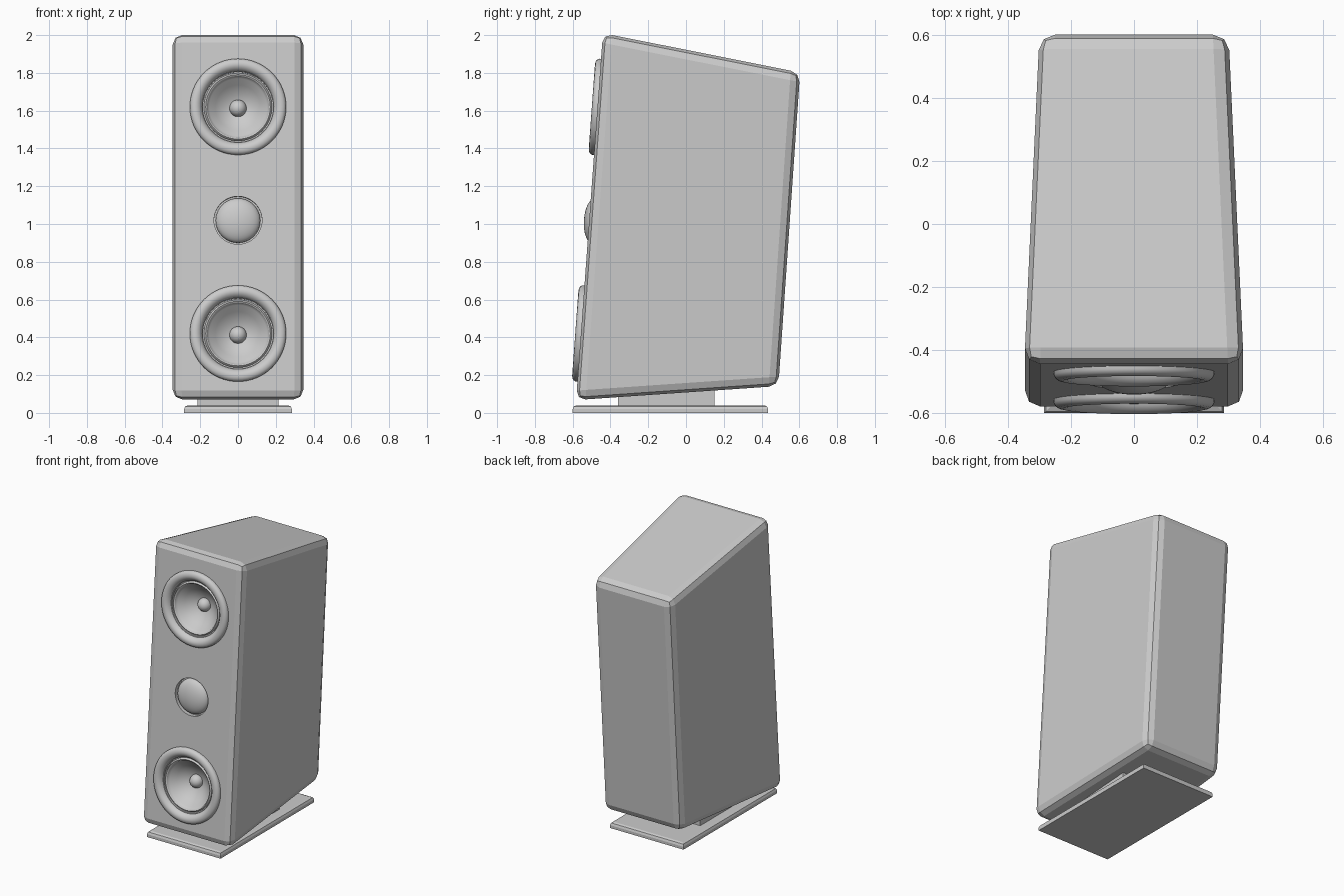
import bpy, bmesh
from math import pi, sin, cos, atan
from mathutils import Matrix, Vector

if "Cube" in bpy.data.objects:
    bpy.data.objects.remove(bpy.data.objects["Cube"])

# Front baffle line in side view (y, z)
FRONT_LOW, FRONT_TOP = (-0.582, 0.068), (-0.440, 2.010)
SLOPE = (FRONT_TOP[0] - FRONT_LOW[0]) / (FRONT_TOP[1] - FRONT_LOW[1])


def baffle_matrix(z):
    """Local z points straight out of the leaning front face."""
    y = FRONT_LOW[0] + SLOPE * (z - FRONT_LOW[1])
    return Matrix.Translation((0, y, z)) @ Matrix.Rotation(pi / 2 - atan(SLOPE), 4, 'X')


def finish(bm, name, smooth=False):
    bmesh.ops.recalc_face_normals(bm, faces=bm.faces)
    me = bpy.data.meshes.new(name)
    bm.to_mesh(me)
    bm.free()
    ob = bpy.data.objects.new(name, me)
    bpy.context.collection.objects.link(ob)
    bpy.ops.object.select_all(action='DESELECT')
    bpy.context.view_layer.objects.active = ob
    ob.select_set(True)
    if smooth:
        bpy.ops.object.shade_smooth_by_angle(angle=0.6)
    return ob


def lathe(name, profile, matrix, n=64):
    """Revolve (radius, height) points round local z; both ends are capped if open."""
    bm = bmesh.new()
    rings = []
    for r, h in profile:
        if r == 0:
            rings.append([bm.verts.new((0, 0, h))] * n)
        else:
            rings.append([bm.verts.new((r * cos(2 * pi * i / n), r * sin(2 * pi * i / n), h))
                          for i in range(n)])
    for a, b in zip(rings, rings[1:]):
        for i in range(n):
            j = (i + 1) % n
            quad = list(dict.fromkeys((a[i], a[j], b[j], b[i])))
            bm.faces.new(quad)
    bm.transform(matrix)
    return finish(bm, name, smooth=True)


def box(name, lo, hi):
    bm = bmesh.new()
    bmesh.ops.create_cube(bm, size=1)
    for v in bm.verts:
        v.co = Vector([lo[k] if v.co[k] < 0 else hi[k] for k in range(3)])
    return bm


# Cabinet: slanted side profile, narrower at the back
side = [(*FRONT_LOW, 0.348), (0.489, 0.142, 0.300), (0.604, 1.802, 0.300), (*FRONT_TOP, 0.348)]
bm = bmesh.new()
left = [bm.verts.new((-w, y, z)) for y, z, w in side]
right = [bm.verts.new((w, y, z)) for y, z, w in side]
bm.faces.new(left)
bm.faces.new(right[::-1])
for i in range(4):
    j = (i + 1) % 4
    bm.faces.new((left[i], right[i], right[j], left[j]))
bmesh.ops.recalc_face_normals(bm, faces=bm.faces)
bmesh.ops.bevel(bm, geom=bm.edges[:], offset=0.05, segments=2, profile=0.5, affect='EDGES')
cabinet = finish(bm, "cabinet")

# Holes for the drivers
for z, r, d in ((1.62, 0.186, 0.16), (1.02, 0.127, 0.03), (0.42, 0.186, 0.16)):
    cutter = lathe("cutter", [(0, -d), (r, -d), (r, 0.1), (0, 0.1)], baffle_matrix(z))
    cutter.hide_render = True
    bpy.context.view_layer.objects.active = cabinet
    mod = cabinet.modifiers.new("hole", 'BOOLEAN')
    mod.operation, mod.solver, mod.object = 'DIFFERENCE', 'EXACT', cutter
    bpy.ops.object.modifier_apply(modifier=mod.name)
    bpy.data.objects.remove(cutter)
for p in cabinet.data.polygons:
    p.use_smooth = False

# Woofers: round frame, surround roll, cone and dust cap
frame = [(0.255, -0.005), (0.255, 0.010), (0.250, 0.020), (0.240, 0.027), (0.226, 0.030),
         (0.212, 0.027), (0.200, 0.018), (0.191, 0.006), (0.186, -0.012)]
cone = [(0.187, -0.012), (0.180, -0.014), (0.177, -0.005), (0.171, 0.0), (0.164, -0.005),
        (0.160, -0.016), (0.152, -0.022), (0.120, -0.055), (0.085, -0.082), (0.03, -0.108),
        (0, -0.110)]
cap = [(0.045 * cos(i * pi / 16), -0.100 + 0.045 * sin(i * pi / 16)) for i in range(8)] + [(0, -0.055)]
for place, z in (("upper", 1.62), ("lower", 0.42)):
    m = baffle_matrix(z)
    lathe(place + "_woofer_frame", frame, m)
    lathe(place + "_woofer_cone", cone, m)
    lathe(place + "_woofer_dust_cap", [(0.045, -0.108)] + cap, m)

# Tweeter dome in its shallow recess
dome = [(0.118 * cos(i * pi / 20), -0.022 + 0.050 * sin(i * pi / 20)) for i in range(10)] + [(0, 0.028)]
lathe("tweeter_dome", [(0.118, -0.031)] + dome, baffle_matrix(1.02))

# Stand: neck and chamfered base plate
finish(box("neck", (-0.215, -0.36, 0.03), (0.215, 0.15, 0.13)), "stand_neck")
bm = box("base", (-0.285, -0.60, 0), (0.285, 0.435, 0.04))
top = [e for e in bm.edges if all(v.co.z > 0.03 for v in e.verts)]
bmesh.ops.bevel(bm, geom=top, offset=0.02, segments=2, profile=0.5, affect='EDGES')
finish(bm, "base_plate")
